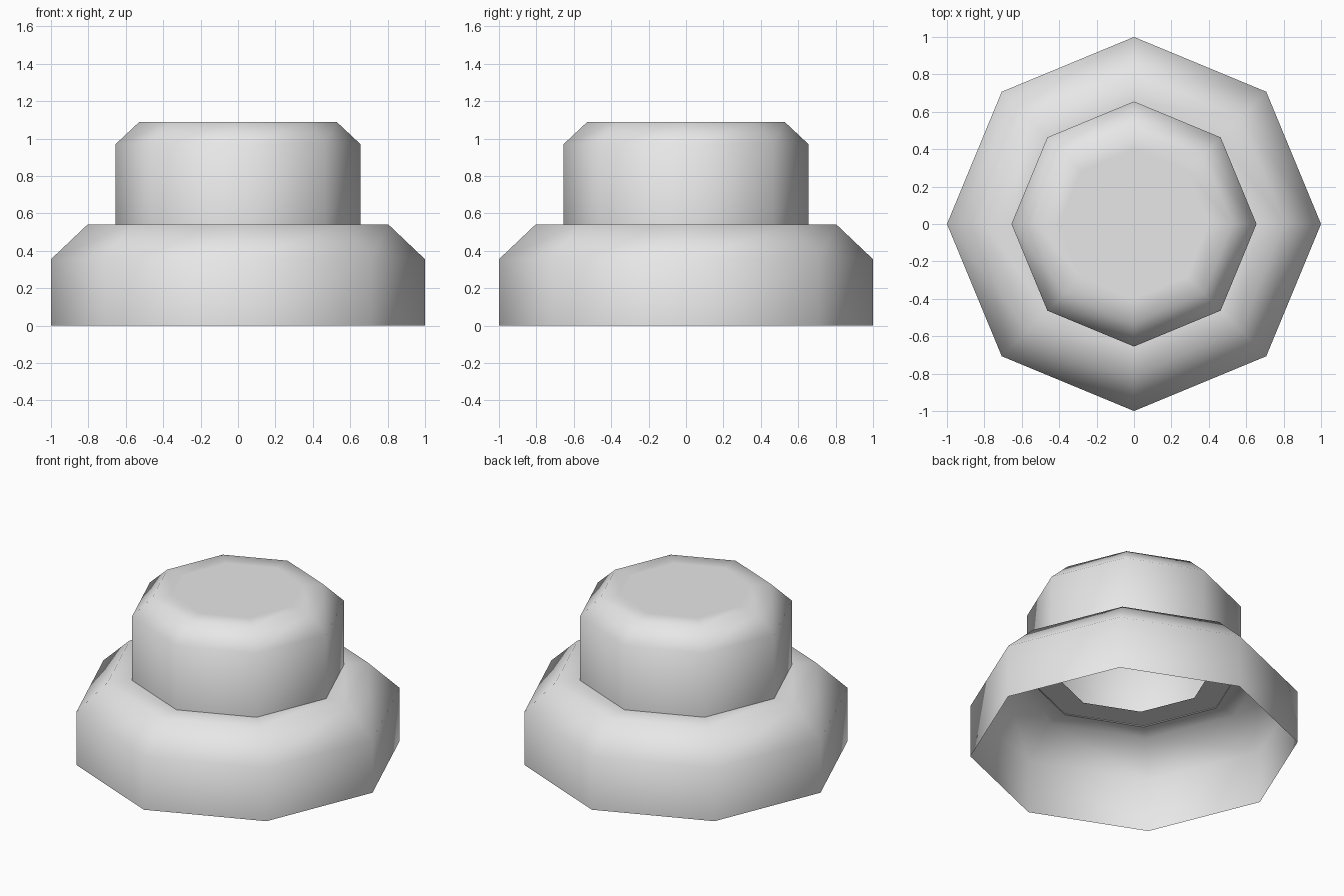
import bpy
import bmesh
from math import cos, sin, tau

cube = bpy.data.objects.get("Cube")
if cube:
    bpy.data.objects.remove(cube, do_unlink=True)

SIDES = 8

grey = bpy.data.materials.new("light grey")
grey.use_nodes = True
colour = (0.8, 0.8, 0.8, 1)
grey.diffuse_color = colour
grey.node_tree.nodes["Principled BSDF"].inputs["Base Color"].default_value = colour


def turned_shell(name, profile, capped):
    """Thin eight-sided shell from (radius, height) rings, open at the bottom."""
    bm = bmesh.new()
    rings = [[bm.verts.new((r * cos(tau * i / SIDES), r * sin(tau * i / SIDES), z))
              for i in range(SIDES)] for r, z in profile]
    for low, high in zip(rings, rings[1:]):
        for i in range(SIDES):
            j = (i + 1) % SIDES
            bm.faces.new((low[i], low[j], high[j], high[i]))
    if capped:
        bm.faces.new(rings[-1])
    for face in bm.faces:
        face.smooth = True
    mesh = bpy.data.meshes.new(name)
    bm.to_mesh(mesh)
    bm.free()
    mesh.materials.append(grey)
    obj = bpy.data.objects.new(name, mesh)
    bpy.context.collection.objects.link(obj)
    return obj


# Wide base: wall, sloped shoulder, flat ledge with a hole in the middle
turned_shell("base_shell",
             [(1, 0), (1, 0.355), (0.805, 0.54), (0.65, 0.54), (0.48, 0.54)], False)

# Narrow upper cap: wall, sloped shoulder, closed flat top
turned_shell("upper_cap",
             [(0.655, 0.533), (0.655, 0.97), (0.527, 1.09), (0.4, 1.09)], True)
